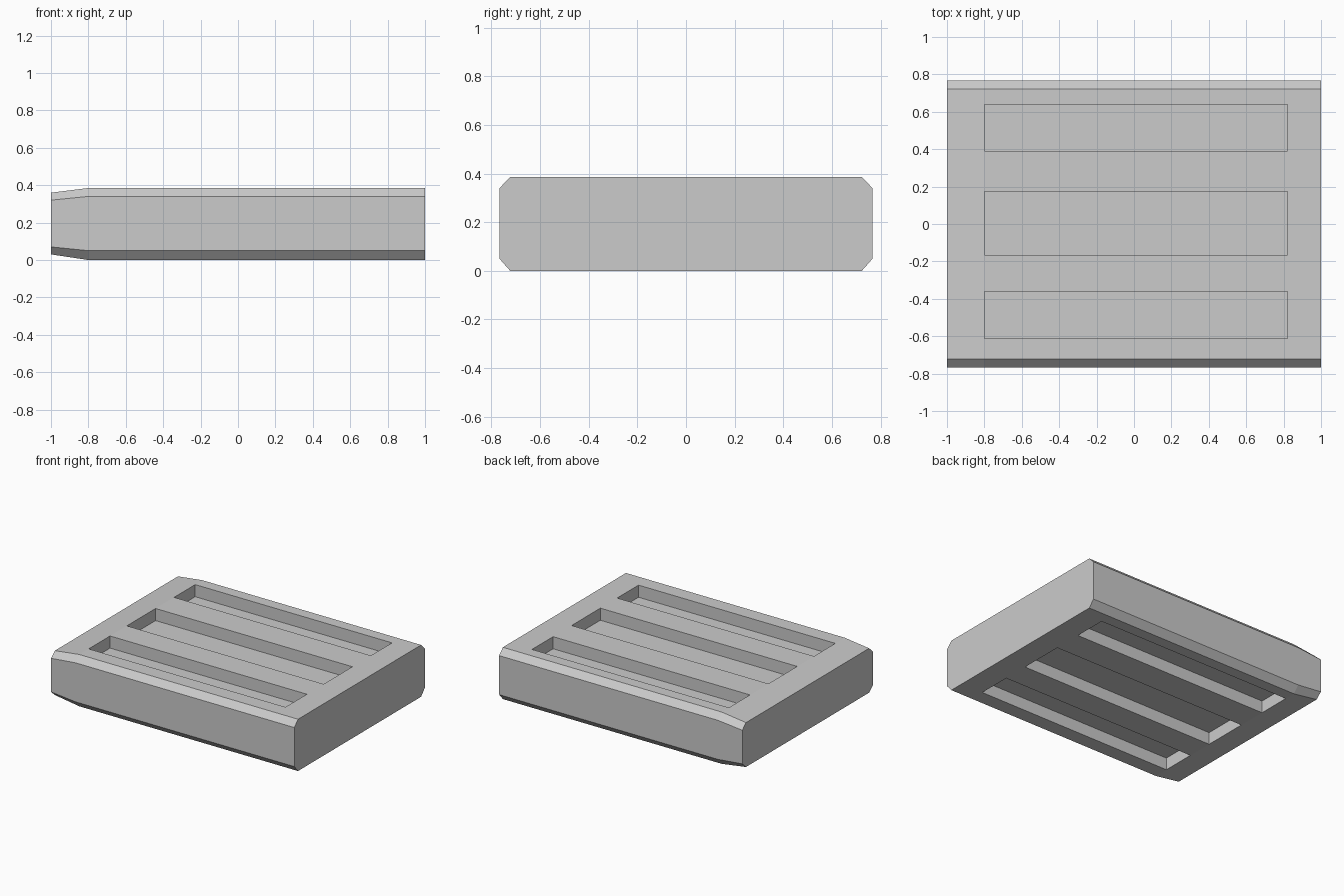
import bpy, bmesh

if "Cube" in bpy.data.objects:
    bpy.data.objects.remove(bpy.data.objects["Cube"])

HALF_Y, FLAT_Y, TOP = 0.767, 0.723, 0.385
DEPTH = 0.09


def section(bm, x, z0, z1, z2, z3):
    """Ring of a chamfered rectangle at a given x."""
    pts = [(-FLAT_Y, z0), (FLAT_Y, z0), (HALF_Y, z1), (HALF_Y, z2),
           (FLAT_Y, z3), (-FLAT_Y, z3), (-HALF_Y, z2), (-HALF_Y, z1)]
    return [bm.verts.new((x, y, z)) for y, z in pts]


def finish(bm, name):
    bmesh.ops.recalc_face_normals(bm, faces=bm.faces[:])
    mesh = bpy.data.meshes.new(name)
    bm.to_mesh(mesh)
    bm.free()
    obj = bpy.data.objects.new(name, mesh)
    bpy.context.collection.objects.link(obj)
    return obj


# Body: chamfered block, thinning at the left end
bm = bmesh.new()
rings = [section(bm, -1.0, 0.03, 0.07, 0.32, 0.36),
         section(bm, -0.8, 0.0, 0.05, 0.34, TOP),
         section(bm, 1.0, 0.0, 0.05, 0.34, TOP)]
for a, b in zip(rings, rings[1:]):
    for i in range(8):
        j = (i + 1) % 8
        bm.faces.new((a[i], a[j], b[j], b[i]))
bm.faces.new(rings[0])
bm.faces.new(rings[-1])
body = finish(bm, "slotted_block")

# Pockets: three long recesses in both the top and the bottom
bm = bmesh.new()
x0, x1 = -0.799, 0.82
for y0, y1 in [(-0.613, -0.362), (-0.165, 0.173), (0.39, 0.638)]:
    for z0, z1 in [(-0.1, DEPTH), (TOP - DEPTH, TOP + 0.1)]:
        cube = bmesh.ops.create_cube(bm, size=1.0)["verts"]
        bmesh.ops.scale(bm, verts=cube, vec=(x1 - x0, y1 - y0, z1 - z0))
        bmesh.ops.translate(bm, verts=cube, vec=(
            (x0 + x1) / 2, (y0 + y1) / 2, (z0 + z1) / 2))
cutter = finish(bm, "pocket_cutter")

# Cut the pockets, then drop the cutter
mod = body.modifiers.new("pockets", 'BOOLEAN')
mod.operation = 'DIFFERENCE'
mod.solver = 'EXACT'
mod.object = cutter
bpy.context.view_layer.objects.active = body
bpy.ops.object.modifier_apply(modifier=mod.name)
bpy.data.objects.remove(cutter)
